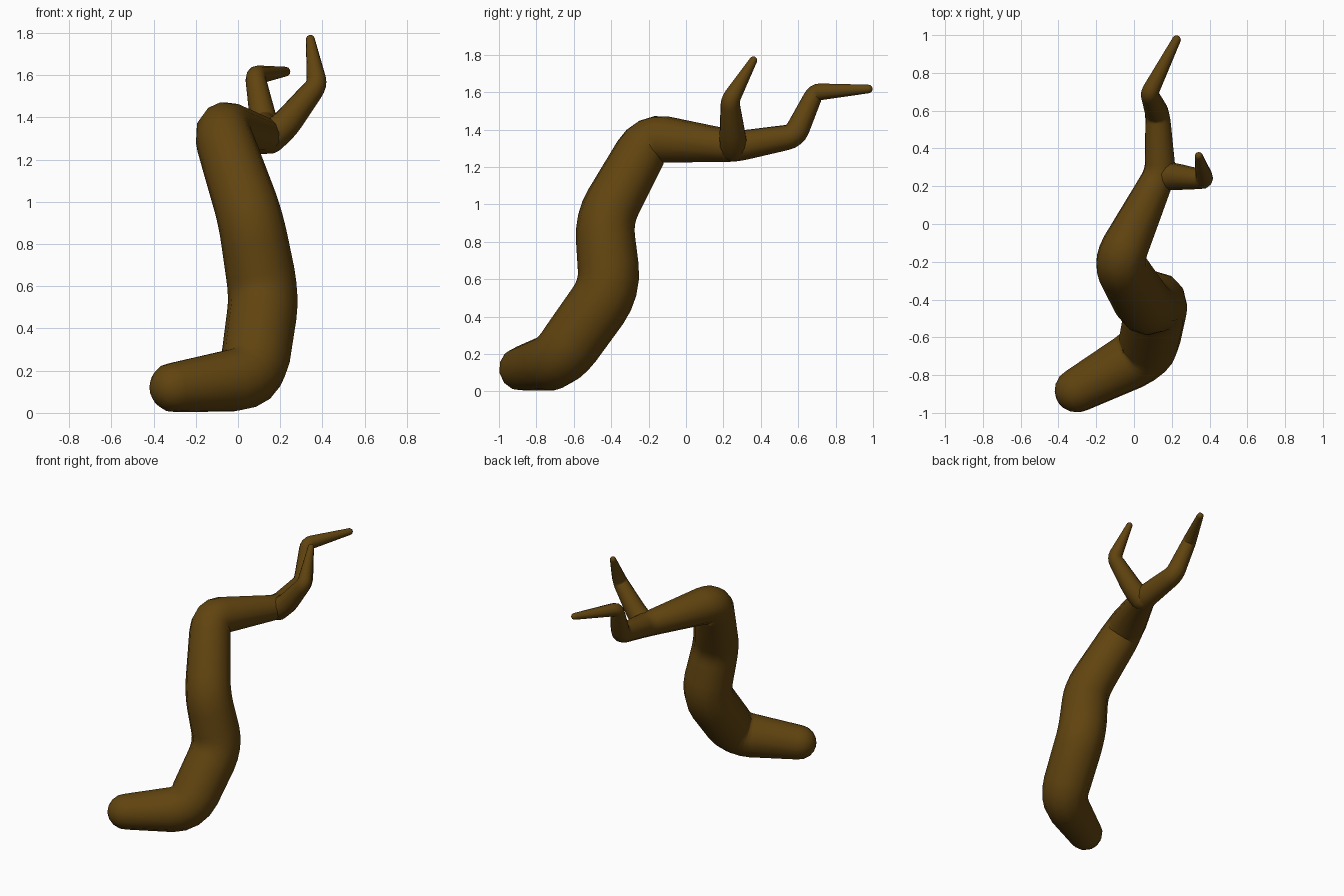
import bpy, bmesh, math
from mathutils import Vector

if "Cube" in bpy.data.objects:
    bpy.data.objects.remove(bpy.data.objects["Cube"])

SIDES = 12

bark = bpy.data.materials.new("dark brown bark")
bark.diffuse_color = (0.12, 0.058, 0.005, 1)
bark.use_nodes = True
bark.node_tree.nodes["Principled BSDF"].inputs["Base Color"].default_value = bark.diffuse_color


def rounded_path(joints):
    """Replace each bend by a short curve; joints are (x, y, z, radius)."""
    pts = [(Vector(j[:3]), j[3]) for j in joints]
    out = [pts[0]]
    for (a, ra), (b, rb), (c, rc) in zip(pts, pts[1:], pts[2:]):
        da = min(0.7 * rb / (b - a).length, 0.45)
        dc = min(0.7 * rb / (c - b).length, 0.45)
        p, q = b.lerp(a, da), b.lerp(c, dc)
        rp, rq = rb + (ra - rb) * da, rb + (rc - rb) * dc
        for t in (0, 0.25, 0.5, 0.75, 1):
            out.append((p * (1 - t) ** 2 + b * 2 * t * (1 - t) + q * t * t,
                        rp + (rq - rp) * t))
    out.append(pts[-1])
    return out


def limb(name, joints):
    path = rounded_path(joints)
    n = len(path)
    rings = []
    for i, (p, r) in enumerate(path):
        d = (path[min(i + 1, n - 1)][0] - path[max(i - 1, 0)][0]).normalized()
        rings.append((p, r, d))
    # dome both ends
    p0, r0, d0 = rings[0]
    p1, r1, d1 = rings[-1]
    angles = [math.radians(a) for a in (22, 45, 65, 82)]
    start = [(p0 - d0 * r0 * math.sin(a), r0 * math.cos(a), d0) for a in reversed(angles)]
    end = [(p1 + d1 * r1 * math.sin(a), r1 * math.cos(a), d1) for a in angles]
    rings = start + rings + end

    bm = bmesh.new()
    loops = []
    side = rings[0][2].orthogonal().normalized()
    for p, r, d in rings:
        side = (side - d * side.dot(d)).normalized()
        up = d.cross(side)
        loops.append([bm.verts.new(p + (side * math.cos(a) + up * math.sin(a)) * r)
                      for a in (2 * math.pi * k / SIDES for k in range(SIDES))])
    for l0, l1 in zip(loops, loops[1:]):
        for k in range(SIDES):
            m = (k + 1) % SIDES
            bm.faces.new((l0[k], l0[m], l1[m], l1[k]))
    bm.faces.new(loops[0][::-1])
    bm.faces.new(loops[-1])
    bmesh.ops.recalc_face_normals(bm, faces=bm.faces)
    for f in bm.faces:
        f.smooth = True
    me = bpy.data.meshes.new(name)
    bm.to_mesh(me)
    bm.free()
    me.materials.append(bark)
    ob = bpy.data.objects.new(name, me)
    bpy.context.collection.objects.link(ob)
    return ob


# crooked main branch, from the thick foot to the thin long tip
limb("main_branch", [
    (-0.30, -0.88, 0.122, 0.12),
    (0.07, -0.68, 0.165, 0.162),
    (0.125, -0.405, 0.55, 0.167),
    (0.06, -0.44, 0.92, 0.155),
    (-0.085, -0.20, 1.355, 0.135),
    (0.14, 0.27, 1.31, 0.083),
    (0.125, 0.58, 1.365, 0.066),
    (0.08, 0.69, 1.60, 0.047),
    (0.225, 0.975, 1.617, 0.023),
])

# forked side twig
limb("side_twig", [
    (0.15, 0.255, 1.305, 0.078),
    (0.22, 0.25, 1.36, 0.072),
    (0.375, 0.235, 1.555, 0.050),
    (0.343, 0.36, 1.77, 0.021),
])
